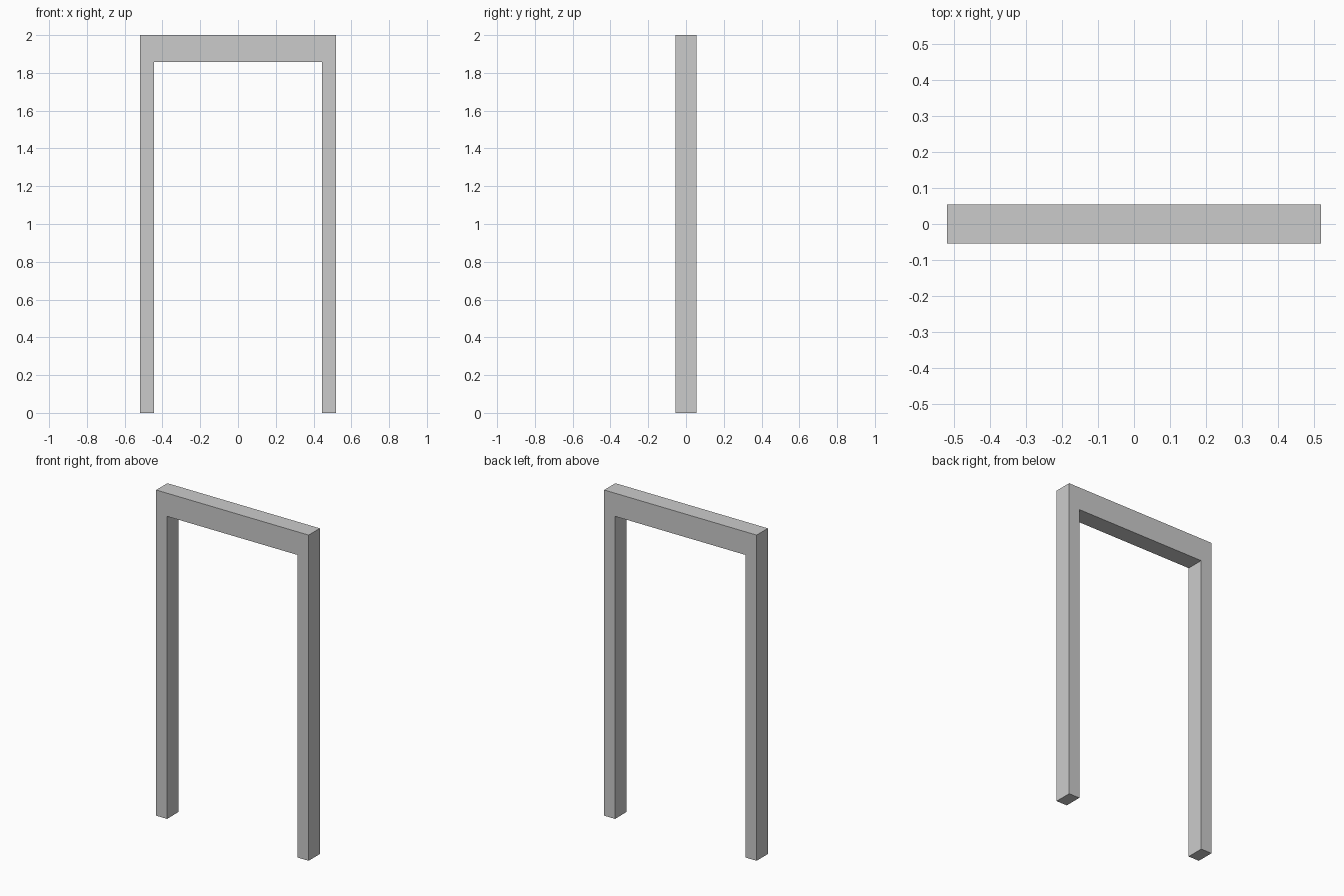
import bpy
import bmesh

if "Cube" in bpy.data.objects:
    bpy.data.objects.remove(bpy.data.objects["Cube"])

HALF_WIDTH, HALF_OPENING = 0.518, 0.444
HEIGHT, OPENING_HEIGHT = 2.0, 1.858
DEPTH = 0.109

# Right half of the frame outline, from the opening's top corner round to the outer top corner
half = [(HALF_OPENING, OPENING_HEIGHT), (HALF_OPENING, 0),
        (HALF_WIDTH, 0), (HALF_WIDTH, HEIGHT)]
profile = half + [(-x, z) for x, z in reversed(half)]

# Door frame: mirrored outline extruded through its depth
bm = bmesh.new()
face = bm.faces.new([bm.verts.new((x, -DEPTH / 2, z)) for x, z in profile])
extruded = bmesh.ops.extrude_face_region(bm, geom=[face], use_keep_orig=True)
back = [v for v in extruded["geom"] if isinstance(v, bmesh.types.BMVert)]
bmesh.ops.translate(bm, verts=back, vec=(0, DEPTH, 0))
bmesh.ops.recalc_face_normals(bm, faces=bm.faces)

mesh = bpy.data.meshes.new("door_frame")
bm.to_mesh(mesh)
bm.free()
bpy.context.collection.objects.link(bpy.data.objects.new("door_frame", mesh))
